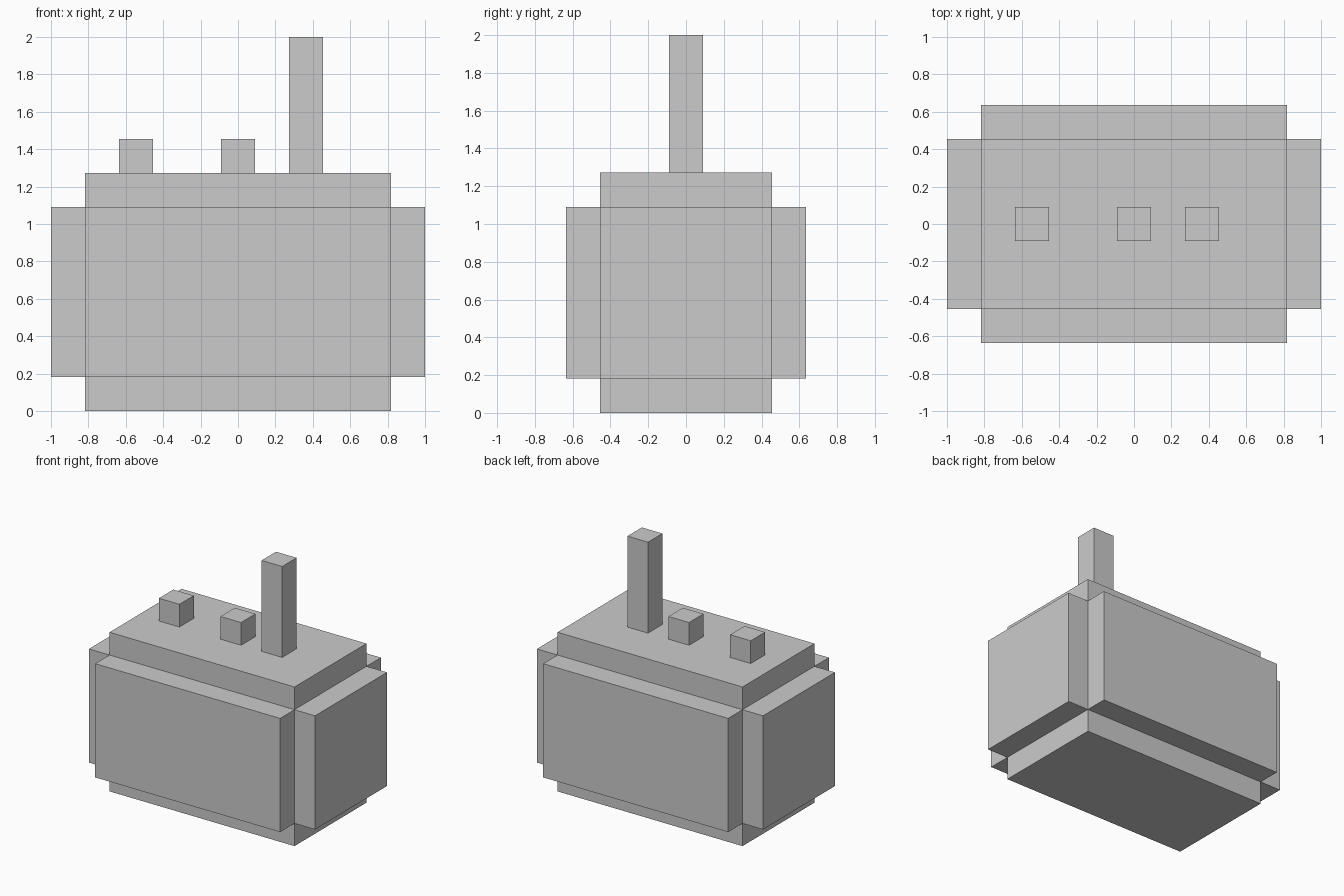
import bpy
import bmesh
from mathutils import Matrix, Vector

if "Cube" in bpy.data.objects:
    bpy.data.objects.remove(bpy.data.objects["Cube"])

U = 1 / 11  # model grid step


def box(name, low, high, panel_depth=0):
    """Box between two grid corners; optionally push every face outward."""
    low, high = Vector(low) * U, Vector(high) * U
    bm = bmesh.new()
    bmesh.ops.create_cube(bm, size=1, matrix=Matrix.LocRotScale(
        (low + high) / 2, None, high - low))
    if panel_depth:
        bm.normal_update()
        normals = [f.normal.copy() for f in bm.faces]
        raised = bmesh.ops.extrude_discrete_faces(bm, faces=bm.faces[:])["faces"]
        for face, normal in zip(raised, normals):
            bmesh.ops.translate(bm, verts=face.verts[:], vec=normal * panel_depth * U)
        bmesh.ops.recalc_face_normals(bm, faces=bm.faces[:])
    mesh = bpy.data.meshes.new(name)
    bm.to_mesh(mesh)
    bm.free()
    obj = bpy.data.objects.new(name, mesh)
    bpy.context.collection.objects.link(obj)
    return obj


# Body with a raised panel on each of its six sides
box("body", (-9, -5, 2), (9, 5, 12), panel_depth=2)

# Square posts along the top: name, centre x, top height
for name, x, top in (("left_stud", -6, 16), ("middle_stud", 0, 16), ("tall_post", 4, 22)):
    box(name, (x - 1, -1, 14), (x + 1, 1, top))
